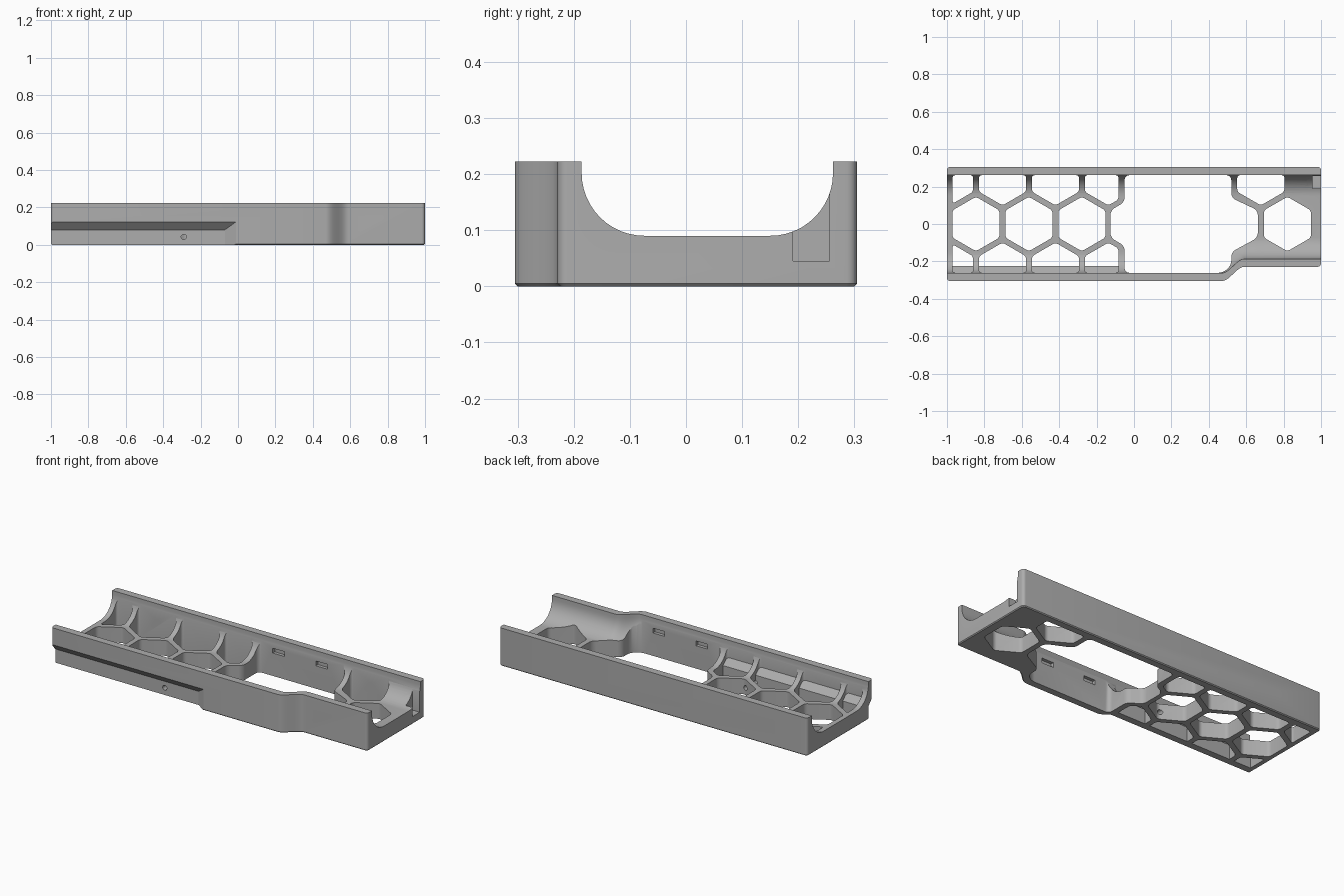
import bpy, bmesh, math
from mathutils import Vector

if "Cube" in bpy.data.objects:
    bpy.data.objects.remove(bpy.data.objects["Cube"], do_unlink=True)

TOP, FLOOR = 0.222, 0.09
PITCH, STRUT = 0.283, 0.031
INNER = 0.262
ROW = PITCH * math.sqrt(3) / 2

grey = bpy.data.materials.new("mid_grey")
grey.use_nodes = True
colour = (0.42, 0.42, 0.42, 1)
grey.diffuse_color = colour
grey.node_tree.nodes["Principled BSDF"].inputs["Base Color"].default_value = colour


def finish(bm, name):
    bmesh.ops.recalc_face_normals(bm, faces=bm.faces)
    mesh = bpy.data.meshes.new(name)
    bm.to_mesh(mesh)
    bm.free()
    obj = bpy.data.objects.new(name, mesh)
    bpy.context.collection.objects.link(obj)
    mesh.materials.append(grey)
    return obj


def step_in(x):
    """Inward shift of the front wall along the length."""
    t = min(max((x - 0.47) / 0.12, 0), 1)
    return 0.076 * t * t * (3 - 2 * t)


def add_prism(bm, points, z0, z1, radius=0.0, limits=()):
    """Plan outline, trimmed by half planes, corner rounded and extruded."""
    part = bmesh.new()
    part.faces.new([part.verts.new((x, y, z0)) for x, y in points])
    for co, normal in limits:
        bmesh.ops.bisect_plane(part, geom=part.verts[:] + part.edges[:] + part.faces[:],
                               plane_co=co, plane_no=normal, clear_outer=True)
    if radius:
        bmesh.ops.bevel(part, geom=part.verts[:], offset=radius, segments=5,
                        affect='VERTICES', profile=0.5, clamp_overlap=True)
    ext = bmesh.ops.extrude_face_region(part, geom=part.faces[:])
    for v in ext["geom"]:
        if isinstance(v, bmesh.types.BMVert):
            v.co.z = z1
    mesh = bpy.data.meshes.new("temp")
    part.to_mesh(mesh)
    part.free()
    bm.from_mesh(mesh)
    bpy.data.meshes.remove(mesh)


def hexagon(cx, cy):
    r = (PITCH - STRUT) / math.sqrt(3)
    return [(cx + r * math.sin(i * math.pi / 3), cy + r * math.cos(i * math.pi / 3))
            for i in range(6)]


def loft(name, stations):
    """Closed solid through matching rings of points."""
    bm = bmesh.new()
    rings = [[bm.verts.new(p) for p in ring] for ring in stations]
    n = len(rings[0])
    for a, b in zip(rings, rings[1:]):
        for i in range(n):
            j = (i + 1) % n
            bm.faces.new((a[i], a[j], b[j], b[i]))
    bm.faces.new(rings[0])
    bm.faces.new(rings[-1][::-1])
    return finish(bm, name)


def cut(target, tool):
    bpy.context.view_layer.objects.active = target
    mod = target.modifiers.new("cut", 'BOOLEAN')
    mod.operation, mod.solver, mod.object = 'DIFFERENCE', 'EXACT', tool
    bpy.ops.object.modifier_apply(modifier=mod.name)
    bpy.data.objects.remove(tool, do_unlink=True)


def box(name, x, y, z, sx, sy, sz):
    bm = bmesh.new()
    bmesh.ops.create_cube(bm, size=1)
    for v in bm.verts:
        v.co = Vector((x + v.co.x * sx, y + v.co.y * sy, z + v.co.z * sz))
    return finish(bm, name)


def drill(name, start, end, radius):
    a, b = Vector(start), Vector(end)
    bm = bmesh.new()
    bmesh.ops.create_cone(bm, cap_ends=True, segments=24, radius1=radius,
                          radius2=radius, depth=(b - a).length)
    turn = (b - a).to_track_quat('Z', 'Y')
    for v in bm.verts:
        v.co = turn @ v.co + (a + b) / 2
    return finish(bm, name)


# Outer body: rounded plan outline with a stepped front wall
bends = [0.47 + 0.12 * i / 10 for i in range(11)]
front = [(x, -0.305 + step_in(x)) for x in bends]


def corner(cx, cy, start, r=0.018):
    return [(cx + r * math.cos(math.radians(start + 18 * i)),
             cy + r * math.sin(math.radians(start + 18 * i))) for i in range(6)]


outline = (corner(-0.982, -0.287, 180) + front + corner(0.982, -0.211, 270)
           + corner(0.982, 0.287, 0) + corner(-0.982, 0.287, 90))
bm = bmesh.new()
add_prism(bm, outline, 0, TOP)
bottom = [e for e in bm.edges if all(v.co.z < 0.001 for v in e.verts)]
bmesh.ops.bevel(bm, geom=bottom, offset=0.005, segments=1, affect='EDGES')
body = finish(bm, "tray_body")

# Channel with rounded lower corners, following the stepped wall
R = 0.112


def channel_ring(x):
    f = -INNER + step_in(x)
    arc = [math.radians(90 * i / 12) for i in range(13)]
    left = [(x, f + R - R * math.cos(a), FLOOR + R - R * math.sin(a)) for a in arc]
    right = [(x, INNER - R + R * math.sin(a), FLOOR + R - R * math.cos(a)) for a in arc]
    return [(x, f, 0.4)] + left + right + [(x, INNER, 0.4)]


cut(body, loft("channel_cutter", [channel_ring(x) for x in [-1.1] + bends + [1.1]]))

# Honeycomb cells: middle row and rear row
WALL = INNER - 0.001
rear = ((0, WALL, 0), (0, 1, 0))
near = ((0, -WALL, 0), (0, -1, 0))
left_end = ((-0.97, 0, 0), (-1, 0, 0))
bay = ((-0.083, 0, 0), (1, 0, 0))
row_x = [-0.986 + PITCH * i for i in range(4)]
bm = bmesh.new()
for i in range(3):
    add_prism(bm, hexagon(-0.845 + PITCH * i, 0), -0.1, 0.4, 0.015)
add_prism(bm, hexagon(0.82, 0), -0.1, 0.4, 0.015)
for x in row_x:
    add_prism(bm, hexagon(x, ROW), -0.1, 0.4, 0.015, [rear, left_end, bay])
add_prism(bm, hexagon(0.678, ROW), -0.1, 0.4, 0.015, [rear])
cut(body, finish(bm, "cell_cutter"))

# Front row of cells keeps a thick lower wall with a sloping top
bm = bmesh.new()
for x in row_x:
    add_prism(bm, hexagon(x, -ROW), -0.1, 0.4, 0.015, [near, left_end, bay])
front_cells = finish(bm, "front_cell_cutter")
ledge = [(-0.4, -0.2), (-0.225, -0.2), (-0.225, 0.085), (-0.265, 0.125), (-0.4, 0.125)]
cut(front_cells, loft("ledge", [[(x, y, z) for y, z in ledge] for x in (-1.2, 0)]))
cut(body, front_cells)

# Large central bay
opening = [(-0.126, -0.073), (-0.126, 0.073), (-0.05, 0.117), (-0.05, WALL),
           (0.52, WALL), (0.52, 0.14), (0.662, 0.073), (0.662, -0.073),
           (0.52, -0.15), (0.52, -0.222), (0.475, -WALL), (-0.05, -WALL),
           (-0.05, -0.117)]
bm = bmesh.new()
add_prism(bm, opening, -0.1, 0.4, 0.025)
cut(body, finish(bm, "bay_cutter"))

# Undercut along the lower front, with a slanted end
under = [(-0.345, -0.1), (-0.265, -0.1), (-0.265, 0.08), (-0.305, 0.123), (-0.345, 0.166)]
cut(body, loft("undercut_cutter",
               [[(-1.1, y, z) for y, z in under],
                [(-0.07 - 1.5 * (y + 0.265), y, z) for y, z in under]]))

# Screw holes across the walls
cut(body, drill("through_hole", (-0.706, -0.5, 0.115), (-0.706, 0.5, 0.115), 0.018))
cut(body, drill("low_hole", (-0.29, -0.5, 0.042), (-0.29, -0.12, 0.042), 0.014))
cut(body, drill("blind_hole", (0.678, -0.5, 0.113), (0.678, 0.285, 0.113), 0.019))

# Corner screw seat, open to the right end
cut(body, drill("corner_hole", (0.955, 0.223, -0.1), (0.955, 0.223, 0.3), 0.022))
cut(body, drill("seat_round", (0.955, 0.223, 0.045), (0.955, 0.223, 0.3), 0.033))
cut(body, box("seat_slot", 1.005, 0.223, 0.17, 0.1, 0.0655, 0.25))

# Shallow latch slots in both inner walls of the bay
for side in (-1, 1):
    for x in (0.08, 0.36):
        cut(body, box("latch_slot", x, side * 0.265, 0.148, 0.075, 0.03, 0.028))

# Smooth curved walls, crisp edges
bpy.ops.object.select_all(action='DESELECT')
body.select_set(True)
bpy.context.view_layer.objects.active = body
bpy.ops.object.shade_smooth_by_angle(angle=math.radians(30))
